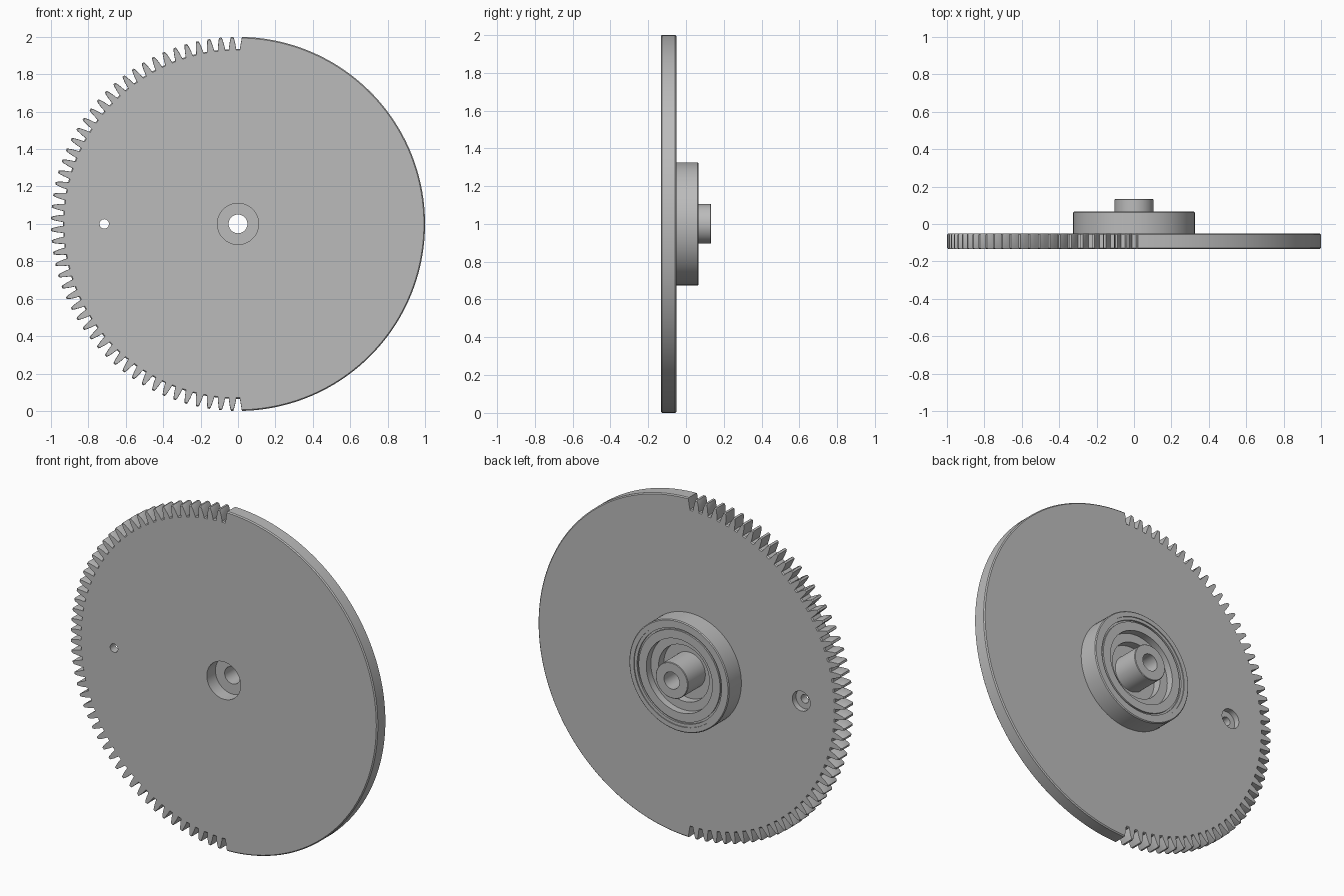
import bpy, bmesh
from math import sin, cos, pi, radians

cube = bpy.data.objects.get("Cube")
if cube:
    bpy.data.objects.remove(cube, do_unlink=True)

grey = bpy.data.materials.new("grey metal")
grey.use_nodes = True
COLOUR = (0.5, 0.5, 0.5, 1)
grey.diffuse_color = COLOUR
grey.node_tree.nodes["Principled BSDF"].inputs["Base Color"].default_value = COLOUR

AXIS_Z = 1.0
TEETH = 50
PITCH = pi / TEETH


def make_object(name, bm):
    bmesh.ops.recalc_face_normals(bm, faces=bm.faces)
    mesh = bpy.data.meshes.new(name)
    bm.to_mesh(mesh)
    bm.free()
    mesh.materials.append(grey)
    obj = bpy.data.objects.new(name, mesh)
    bpy.context.collection.objects.link(obj)
    return obj


def bridge(bm, a, b):
    for i in range(len(a)):
        j = (i + 1) % len(a)
        bm.faces.new((a[i], a[j], b[j], b[i]))


def lathe(name, profile, x=0.0, steps=96):
    """Spin a closed (radius, y) profile about an axis parallel to y."""
    bm = bmesh.new()
    rings = [[bm.verts.new((x + r * cos(2 * pi * i / steps), y,
                            AXIS_Z + r * sin(2 * pi * i / steps)))
              for i in range(steps)] for r, y in profile]
    for k, ring in enumerate(rings):
        bridge(bm, ring, rings[(k + 1) % len(rings)])
    return make_object(name, bm)


def cutter(radius, y0, y1, x=0.0, steps=64):
    bm = bmesh.new()
    ends = [[bm.verts.new((x + radius * cos(2 * pi * i / steps), y,
                           AXIS_Z + radius * sin(2 * pi * i / steps)))
             for i in range(steps)] for y in (y0, y1)]
    bridge(bm, *ends)
    for ring in ends:
        bm.faces.new(ring)
    obj = make_object("hole_cutter", bm)
    obj.hide_render = True
    return obj


def smooth(obj):
    bpy.ops.object.select_all(action="DESELECT")
    obj.select_set(True)
    bpy.context.view_layer.objects.active = obj
    bpy.ops.object.shade_smooth_by_angle(angle=radians(25))


# Plate outline: smooth half on +x, gear teeth on -x
outline = [(1.0, radians(-88.8 + 177.6 * i / 90)) for i in range(91)]
outline.append((0.935, radians(89.4)))
tooth = [(0.935, -0.021), (0.965, -0.016), (0.99, -0.010), (1.0, -0.006)]
tooth += [(r, -a) for r, a in reversed(tooth)]
for t in range(TEETH):
    outline += [(r, pi / 2 + (t + 0.5) * PITCH + a) for r, a in tooth]
outline.append((0.935, radians(270.6)))

# Gear plate with slightly eased edges
bm = bmesh.new()
layers = [[bm.verts.new((s * r * cos(a), y, AXIS_Z + s * r * sin(a)))
           for r, a in outline]
          for y, s in ((-0.133, 0.994), (-0.127, 1), (-0.057, 1), (-0.051, 0.994))]
for lower, upper in zip(layers, layers[1:]):
    bridge(bm, lower, upper)
bm.faces.new(layers[0])
bm.faces.new(layers[-1])
plate = make_object("gear_plate", bm)

# Centre opening, pin hole and its recess on the back
cutters = [cutter(0.11, -0.2, 0.1),
           cutter(0.025, -0.2, 0.1, -0.715),
           cutter(0.058, -0.085, 0.1, -0.715)]
bpy.context.view_layer.objects.active = plate
for c in cutters:
    mod = plate.modifiers.new("hole", "BOOLEAN")
    mod.operation = "DIFFERENCE"
    mod.solver = "EXACT"
    mod.object = c
    bpy.ops.object.modifier_apply(modifier=mod.name)
for c in cutters:
    bpy.data.objects.remove(c, do_unlink=True)
smooth(plate)

# Hub: stepped rim, well and bored spindle in one turned part
hub = lathe("hub", [
    (0.05, -0.053), (0.05, 0.133), (0.102, 0.133), (0.105, 0.13),
    (0.105, -0.03), (0.165, -0.03), (0.165, 0.02), (0.215, 0.02),
    (0.215, 0.062), (0.265, 0.062), (0.265, 0.052), (0.275, 0.052),
    (0.275, 0.062), (0.293, 0.062), (0.293, 0.067), (0.32, 0.067),
    (0.325, 0.062), (0.325, -0.053)])
smooth(hub)
